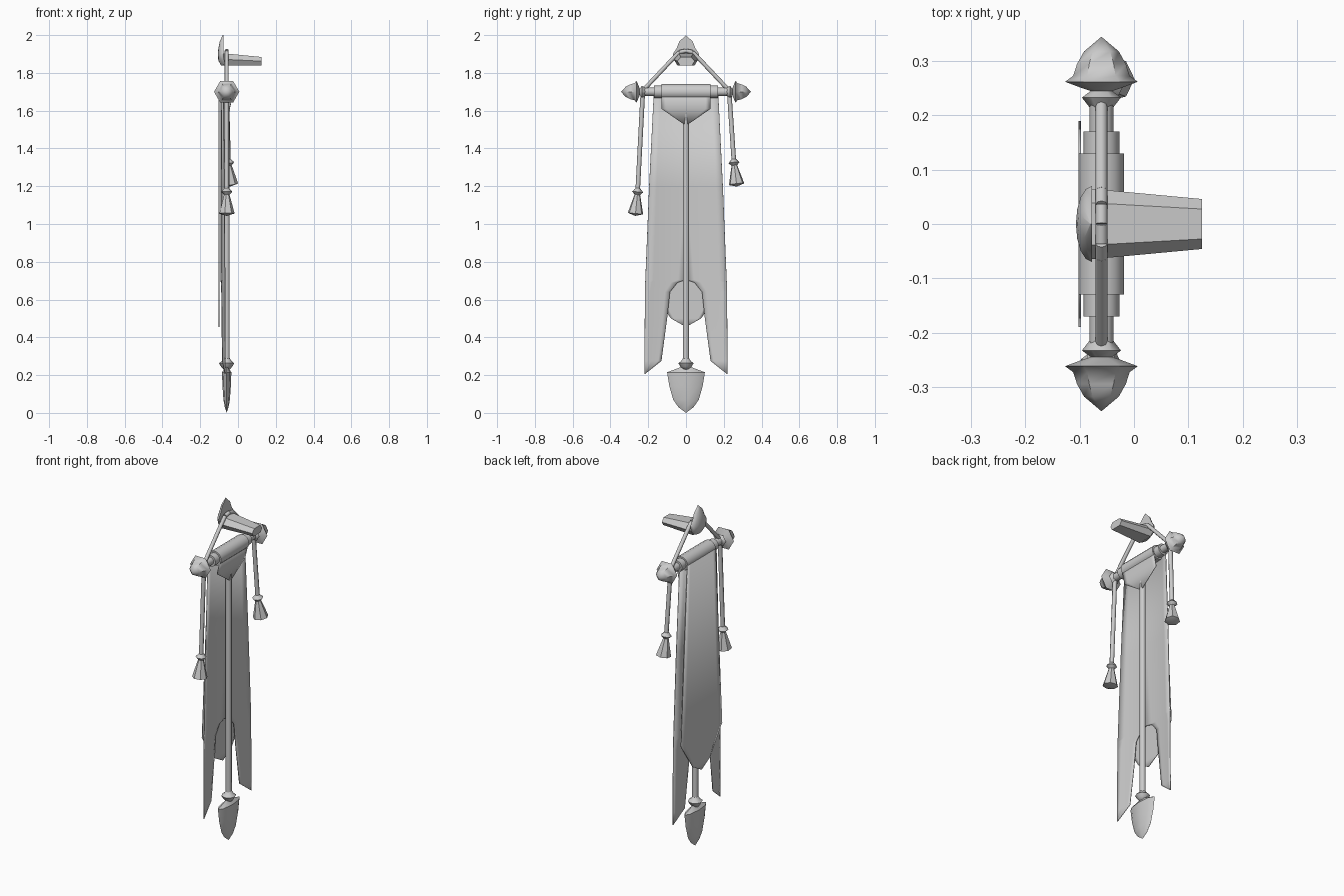
import bpy, math
from mathutils import Vector

if "Cube" in bpy.data.objects:
    bpy.data.objects.remove(bpy.data.objects["Cube"])

grey = bpy.data.materials.new("plain_grey")
grey.use_nodes = True
grey.diffuse_color = (0.6, 0.6, 0.6, 1)
grey.node_tree.nodes["Principled BSDF"].inputs["Base Color"].default_value = (0.6, 0.6, 0.6, 1)

CX, BAR_Z = -0.06, 1.70


def make(name, verts, faces, angle=40):
    me = bpy.data.meshes.new(name)
    me.from_pydata([tuple(v) for v in verts], [], faces)
    me.validate()
    me.materials.append(grey)
    ob = bpy.data.objects.new(name, me)
    bpy.context.collection.objects.link(ob)
    bpy.ops.object.select_all(action='DESELECT')
    ob.select_set(True)
    bpy.context.view_layer.objects.active = ob
    bpy.ops.object.mode_set(mode='EDIT')
    bpy.ops.mesh.select_all(action='SELECT')
    bpy.ops.mesh.remove_doubles(threshold=0.0005)
    bpy.ops.mesh.normals_make_consistent(inside=False)
    bpy.ops.object.mode_set(mode='OBJECT')
    bpy.ops.object.shade_smooth_by_angle(angle=math.radians(angle))
    return ob


def loft(name, rings, angle=40):
    """Skin a list of equal closed rings and cap both ends."""
    n = len(rings[0])
    faces = [(i * n + j, i * n + (j + 1) % n, (i + 1) * n + (j + 1) % n, (i + 1) * n + j)
             for i in range(len(rings) - 1) for j in range(n)]
    faces += [tuple(range(n)), tuple(range((len(rings) - 1) * n, len(rings) * n))]
    return make(name, [p for r in rings for p in r], faces, angle)


def lathe(name, base, axis, profile, sides=10, flat=1.0, angle=50):
    """Spin (radius, height) pairs about an axis; flat squashes along x."""
    base, w = Vector(base), Vector(axis).normalized()
    v = w.cross(Vector((1, 0, 0))).normalized()
    u = v.cross(w)
    turn = [math.tau * k / sides for k in range(sides)]
    return loft(name, [[base + w * h + u * (r * flat * math.cos(t)) + v * (r * math.sin(t))
                        for t in turn] for r, h in profile], angle)


def rod(name, a, b, r, sides=10):
    d = Vector(b) - Vector(a)
    return lathe(name, a, d, [(r, 0), (r, d.length)], sides)


def cloth(name, rows, depth, columns=5):
    """Mirrored sheet from (height, inner, outer) rows."""
    verts, faces = [], []
    for s in (1, -1):
        start = len(verts)
        for z, inner, outer in rows:
            for k in range(columns + 1):
                y = inner + (outer - inner) * k / columns
                verts.append((depth(y, z), s * y, z))
        for i in range(len(rows) - 1):
            for k in range(columns):
                a = start + i * (columns + 1) + k
                faces.append((a, a + 1, a + columns + 2, a + columns + 1))
    ob = make(name, verts, faces, 30)
    mod = ob.modifiers.new("thickness", 'SOLIDIFY')
    mod.thickness, mod.offset = 0.004, 0
    return ob


# Crossbar with cloth rolls around it
for name, half, r in (("crossbar", 0.235, 0.022), ("inner_roll", 0.17, 0.033),
                      ("outer_roll", 0.13, 0.042)):
    rod(name, (CX, -half, BAR_Z), (CX, half, BAR_Z), r, 14)

# Six-sided finials on both ends of the bar
finial = [(0.022, 0.215), (0.036, 0.233), (0.02, 0.245), (0.035, 0.25), (0.067, 0.262),
          (0.052, 0.273), (0.045, 0.295), (0.032, 0.318), (0, 0.345)]
for side, s in (("left", 1), ("right", -1)):
    lathe(side + "_finial", (CX, 0, BAR_Z), (0, s, 0), finial, 6)

# Main swallow-tailed banner, folded gently along the middle
cloth("banner", [(1.7, 0, 0.17), (1.2, 0, 0.195), (0.705, 0, 0.215), (0.69, 0.045, 0.216),
                 (0.64, 0.085, 0.217), (0.5, 0.1, 0.218), (0.275, 0.13, 0.22),
                 (0.205, 0.218, 0.22)],
      lambda y, z: -0.09 + 0.022 * (y / 0.22) ** 2)

# Back panel with pointed foot, and short front flap
cloth("back_panel", [(1.7, 0, 0.13), (0.66, 0, 0.19), (0.5, 0, 0.08), (0.455, 0, 0)],
      lambda y, z: -0.1)
cloth("front_flap", [(1.7, 0, 0.13), (1.61, 0, 0.13), (1.52, 0, 0)],
      lambda y, z: -0.045 + 0.14 * max(0, z - 1.61) ** 1 * 1.6 - 0.05 * max(0, 1.61 - z))

# Centre pole, collar and hanging spade
rod("centre_pole", (CX, 0, 0.24), (CX, 0, BAR_Z), 0.016)
lathe("pole_collar", (CX, 0, 0), (0, 0, 1),
      [(0.016, 0.23), (0.03, 0.245), (0.04, 0.263), (0.025, 0.275), (0.016, 0.29)], 8)
lathe("spade_weight", (CX, 0, 0), (0, 0, 1),
      [(0, 0), (0.04, 0.03), (0.068, 0.07), (0.088, 0.14), (0.1, 0.215), (0.02, 0.245)],
      8, 0.25, 35)

# Suspension cord over the hook
path = [(CX, y, z) for y, z in ((-0.225, 1.71), (-0.06, 1.885), (-0.035, 1.91), (0, 1.917),
                                (0.035, 1.91), (0.06, 1.885), (0.225, 1.71))]
for i in range(len(path) - 1):
    rod("suspension_cord_%d" % i, path[i], path[i + 1], 0.011, 8)

# Hanging tassels of unequal length
tassel = [(0.012, -0.02), (0.03, 0), (0.015, 0.015), (0.018, 0.025), (0.042, 0.115), (0, 0.128)]
for side, top, end in (("left", (CX, 0.228, 1.71), (-0.05, 0.254, 1.325)),
                       ("right", (CX, -0.228, 1.71), (CX, -0.256, 1.17))):
    rod(side + "_tassel_cord", top, end, 0.012, 8)
    lean = 0.12 if side == "left" else -0.1
    lathe(side + "_tassel", end, (0.08 if lean > 0 else 0, lean, -1), tassel, 7, 1, 45)

# Domed shield plate of the wall hook
shield = [(2.0, 0.0, 0.004), (1.965, 0.036, 0.02), (1.93, 0.05, 0.027), (1.9, 0.07, 0.03),
          (1.865, 0.062, 0.027), (1.838, 0.032, 0.012)]
loft("hook_shield", [[(-0.077 - d * math.sin(math.pi * k / 8), w * math.cos(math.pi * k / 8), z)
                      for k in range(9)] for z, w, d in shield])

# Tapered hook arm
arm = [(-1, 0), (-0.6, 1), (0.6, 1), (1, 0), (0.7, -1), (-0.7, -1)]
loft("hook_arm", [[(x, w * a, z + h * b) for a, b in arm]
                  for x, w, z, h in ((-0.078, 0.065, 1.872, 0.032), (0.125, 0.046, 1.862, 0.022))])
